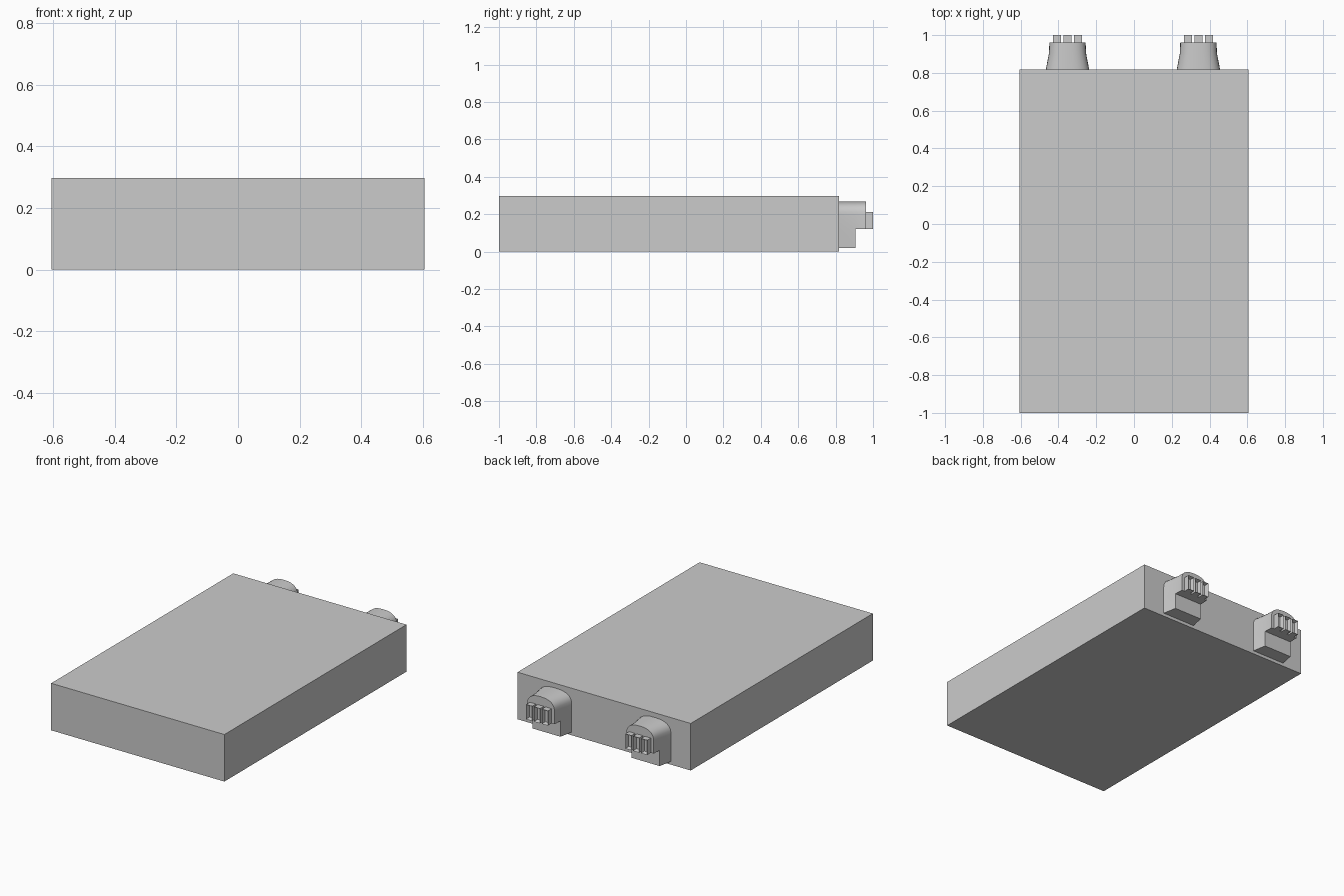
import bpy, bmesh, math

if "Cube" in bpy.data.objects:
    bpy.data.objects.remove(bpy.data.objects["Cube"])


def finish(bm, name, x=0.0, smooth=False):
    bmesh.ops.recalc_face_normals(bm, faces=bm.faces[:])
    mesh = bpy.data.meshes.new(name)
    bm.to_mesh(mesh)
    bm.free()
    obj = bpy.data.objects.new(name, mesh)
    obj.location.x = x
    bpy.context.collection.objects.link(obj)
    if smooth:
        bpy.ops.object.select_all(action='DESELECT')
        obj.select_set(True)
        bpy.context.view_layer.objects.active = obj
        bpy.ops.object.shade_smooth_by_angle(angle=math.radians(30))
    return obj


def box(x0, x1, y0, y1, z0, z1):
    bm = bmesh.new()
    bmesh.ops.create_cube(bm, size=1)
    for v in bm.verts:
        v.co = ((x0 + x1) / 2 + v.co.x * (x1 - x0),
                (y0 + y1) / 2 + v.co.y * (y1 - y0),
                (z0 + z1) / 2 + v.co.z * (z1 - z0))
    return bm


def connector(x, side):
    # Arched housing: full-height tapered base, then a shorter nose
    steps = 16
    profile = [(-1, 0.02), (-1, 0.12)]
    for i in range(steps + 1):
        a = math.pi * (1 - i / steps)
        c, s = math.cos(a), max(math.sin(a), 0)
        profile.append((math.copysign(abs(c) ** 0.8, c), 0.195 + 0.073 * s ** 0.8))
    profile += [(1, 0.12), (1, 0.02)]
    n = len(profile)
    bm = bmesh.new()
    base, mid, tip = [[bm.verts.new((px * w, y, z)) for px, z in profile[k:n - k]]
                      for y, w, k in ((0.816, 0.115, 0), (0.905, 0.098, 0), (0.962, 0.096, 1))]
    nose = mid[1:-1]
    for lo, hi, closed in ((base, mid, True), (nose, tip, True)):
        m = len(lo)
        for i in range(m):
            j = (i + 1) % m
            bm.faces.new((lo[i], lo[j], hi[j], hi[i]))
    bm.faces.new(base)
    bm.faces.new(tip)
    bm.faces.new((mid[0], mid[1], mid[-2], mid[-1]))
    finish(bm, f"connector_housing_{side}", x, True)

    # Three contact blocks, each with a recessed end
    for i in (-1, 0, 1):
        c = i * 0.055
        bm = box(c - 0.021, c + 0.021, 0.96, 1.0, 0.12, 0.213)
        end = [f for f in bm.faces if f.calc_center_median().y > 0.999]
        bmesh.ops.inset_region(bm, faces=end, thickness=0.009)
        bmesh.ops.translate(bm, verts=end[0].verts[:], vec=(0, -0.025, 0))
        finish(bm, f"contact_{side}_{i + 2}", x)


# Main slab
finish(box(-0.605, 0.605, -1.0, 0.817, 0, 0.297), "body")

# Pair of connectors on the back face
connector(-0.352, "left")
connector(0.341, "right")
